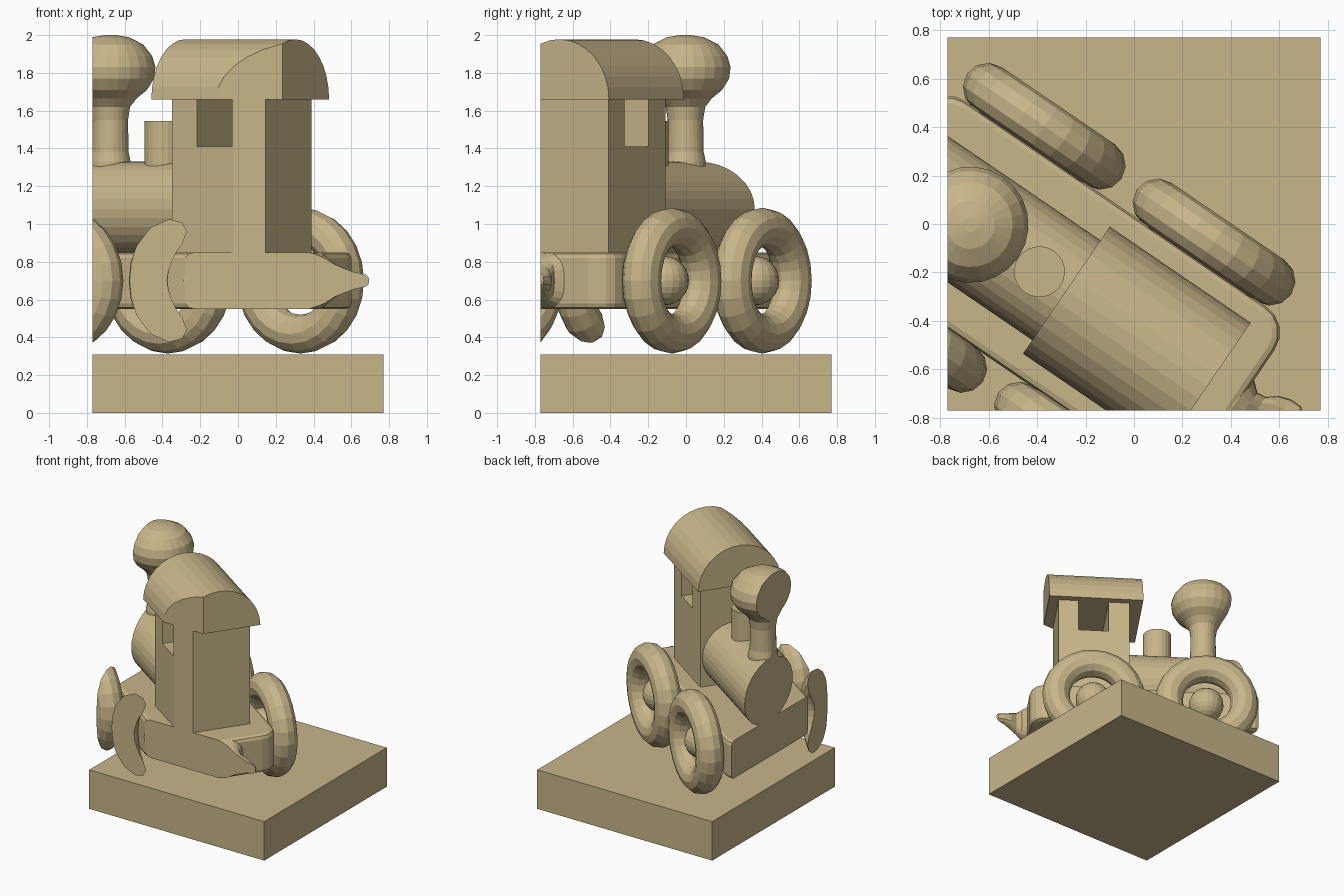
import bpy, bmesh, math
from mathutils import Matrix, Vector

if "Cube" in bpy.data.objects:
    bpy.data.objects.remove(bpy.data.objects["Cube"])

HALF = 0.77      # half width of the square plinth; the train is trimmed to it
AXLE_Z = 0.70
# train space: x runs backwards along the train, y is sideways, origin under the chimney
TRAIN = Matrix.Translation((-0.676, -0.003, 0)) @ Matrix.Rotation(math.radians(-34.3), 4, 'Z')

tan = bpy.data.materials.new("tan")
tan.diffuse_color = (0.578, 0.467, 0.254, 1)
tan.use_nodes = True
tan.node_tree.nodes["Principled BSDF"].inputs["Base Color"].default_value = tan.diffuse_color


def finish(name, bm, train=True):
    """Place the part, trim it flush with the plinth sides and add it to the scene."""
    if train:
        bm.transform(TRAIN)
        for n in ((1, 0, 0), (-1, 0, 0), (0, 1, 0), (0, -1, 0)):
            n = Vector(n)
            geom = bm.verts[:] + bm.edges[:] + bm.faces[:]
            cut = bmesh.ops.bisect_plane(bm, geom=geom, dist=1e-5, plane_co=n * HALF,
                                         plane_no=n, clear_outer=True)['geom_cut']
            edges = [e for e in cut if isinstance(e, bmesh.types.BMEdge) and e.is_boundary]
            if edges:
                bmesh.ops.edgeloop_fill(bm, edges=edges)
    bmesh.ops.recalc_face_normals(bm, faces=bm.faces[:])
    me = bpy.data.meshes.new(name)
    bm.to_mesh(me)
    bm.free()
    me.materials.append(tan)
    ob = bpy.data.objects.new(name, me)
    bpy.context.collection.objects.link(ob)
    return ob


def box(x0, x1, y, z0, z1):
    bm = bmesh.new()
    bmesh.ops.create_cube(bm, size=1, matrix=Matrix.Translation(((x0 + x1) / 2, 0, (z0 + z1) / 2))
                          @ Matrix.Diagonal((x1 - x0, 2 * y, z1 - z0, 1)))
    return bm


def loft(rings):
    """Bridge closed rings of points and cap both ends."""
    bm = bmesh.new()
    vs = [[bm.verts.new(p) for p in r] for r in rings]
    n = len(vs[0])
    for a, b in zip(vs, vs[1:]):
        for i in range(n):
            j = (i + 1) % n
            bm.faces.new((a[i], a[j], b[j], b[i]))
    bm.faces.new(vs[0][::-1])
    bm.faces.new(vs[-1])
    return bm


def lathe(profile, x=0, seg=24):
    """Upright turned part from (radius, z) points."""
    return loft([[(x + r * math.cos(2 * math.pi * i / seg), r * math.sin(2 * math.pi * i / seg), z)
                  for i in range(seg)] for r, z in profile])


# plinth
finish("plinth", box(-HALF, HALF, HALF, 0, 0.31), train=False)

# chassis with rounded corners
bm = box(-0.435, 1.33, 0.41, 0.55, 0.85)
upright = [e for e in bm.edges if abs(e.verts[0].co.z - e.verts[1].co.z) > 0.1]
bmesh.ops.bevel(bm, geom=upright, offset=0.13, segments=4, profile=0.5, affect='EDGES')
rim = [e for e in bm.edges if abs(e.verts[0].co.z - e.verts[1].co.z) < 0.01]
bmesh.ops.bevel(bm, geom=rim, offset=0.03, segments=2, profile=0.5, affect='EDGES')
finish("chassis", bm)

# coupling tongue: (x, half width, half height)
tongue = [(1.25, 0.20, 0.14), (1.32, 0.14, 0.145), (1.37, 0.095, 0.12), (1.41, 0.10, 0.09),
          (1.45, 0.133, 0.07), (1.50, 0.15, 0.05), (1.55, 0.15, 0.045), (1.59, 0.12, 0.03)]


def squircle(x, w, h, n=20):
    pts = []
    for i in range(n):
        c, s = math.cos(2 * math.pi * i / n), math.sin(2 * math.pi * i / n)
        pts.append((x, w * math.copysign(abs(c) ** 0.7, c),
                    AXLE_Z + h * math.copysign(abs(s) ** 0.7, s)))
    return pts


finish("coupling", loft([squircle(*t) for t in tongue]))

# boiler
N = 32
finish("boiler", loft([[(x, 0.25 * math.cos(2 * math.pi * i / N),
                         1.08 + 0.25 * math.sin(2 * math.pi * i / N)) for i in range(N)]
                       for x in (-0.40, 0.60)]))

# chimney and steam dome
finish("chimney", lathe([(0.11, 1.25), (0.108, 1.33), (0.097, 1.38), (0.094, 1.55), (0.105, 1.62),
                         (0.14, 1.665), (0.195, 1.71), (0.232, 1.77), (0.24, 1.83), (0.222, 1.89),
                         (0.175, 1.95), (0.10, 1.988), (0.03, 2.0)]))
finish("steam_dome", lathe([(0.105, 1.25), (0.105, 1.545)], x=0.345))

# cab with a window slot straight through it
slot = [(0.577, 0.80), (1.11, 0.80), (1.11, 1.665), (0.96, 1.665), (0.96, 1.41),
        (0.735, 1.41), (0.735, 1.665), (0.577, 1.665)]
finish("cab", loft([[(x, y, z) for x, z in slot] for y in (-0.265, 0.265)]))

# barrel roof
arc = [(0.318 * math.cos(math.pi * i / 16), 1.66 + 0.318 * math.sin(math.pi * i / 16))
       for i in range(17)]
finish("roof", loft([[(x, y, z) for y, z in arc] for x in (0.48, 1.185)]))

# wheels: tyre ring and domed hub
MAJ, MIN = 24, 12
for end, x in (("front", 0.023), ("rear", 0.872)):
    for side, sy in (("left", 1), ("right", -1)):
        bm = bmesh.new()
        grid = []
        for i in range(MAJ):
            a = 2 * math.pi * i / MAJ
            row = []
            for j in range(MIN):
                b = 2 * math.pi * j / MIN
                r = 0.283 + 0.103 * math.cos(b)
                row.append(bm.verts.new((x + r * math.cos(a), sy * 0.508 + 0.103 * math.sin(b),
                                         AXLE_Z + r * math.sin(a))))
            grid.append(row)
        for i in range(MAJ):
            for j in range(MIN):
                k, m = (i + 1) % MAJ, (j + 1) % MIN
                bm.faces.new((grid[i][j], grid[k][j], grid[k][m], grid[i][m]))
        finish(f"{end}_{side}_tyre", bm)
        bm = bmesh.new()
        bmesh.ops.create_uvsphere(bm, u_segments=20, v_segments=12, radius=0.13,
                                  matrix=Matrix.Translation((x, sy * 0.46, AXLE_Z)))
        if all((TRAIN @ v.co).x < -HALF or (TRAIN @ v.co).y < -HALF for v in bm.verts):
            bm.free()    # hub lies wholly outside the plinth
        else:
            finish(f"{end}_{side}_hub", bm)
